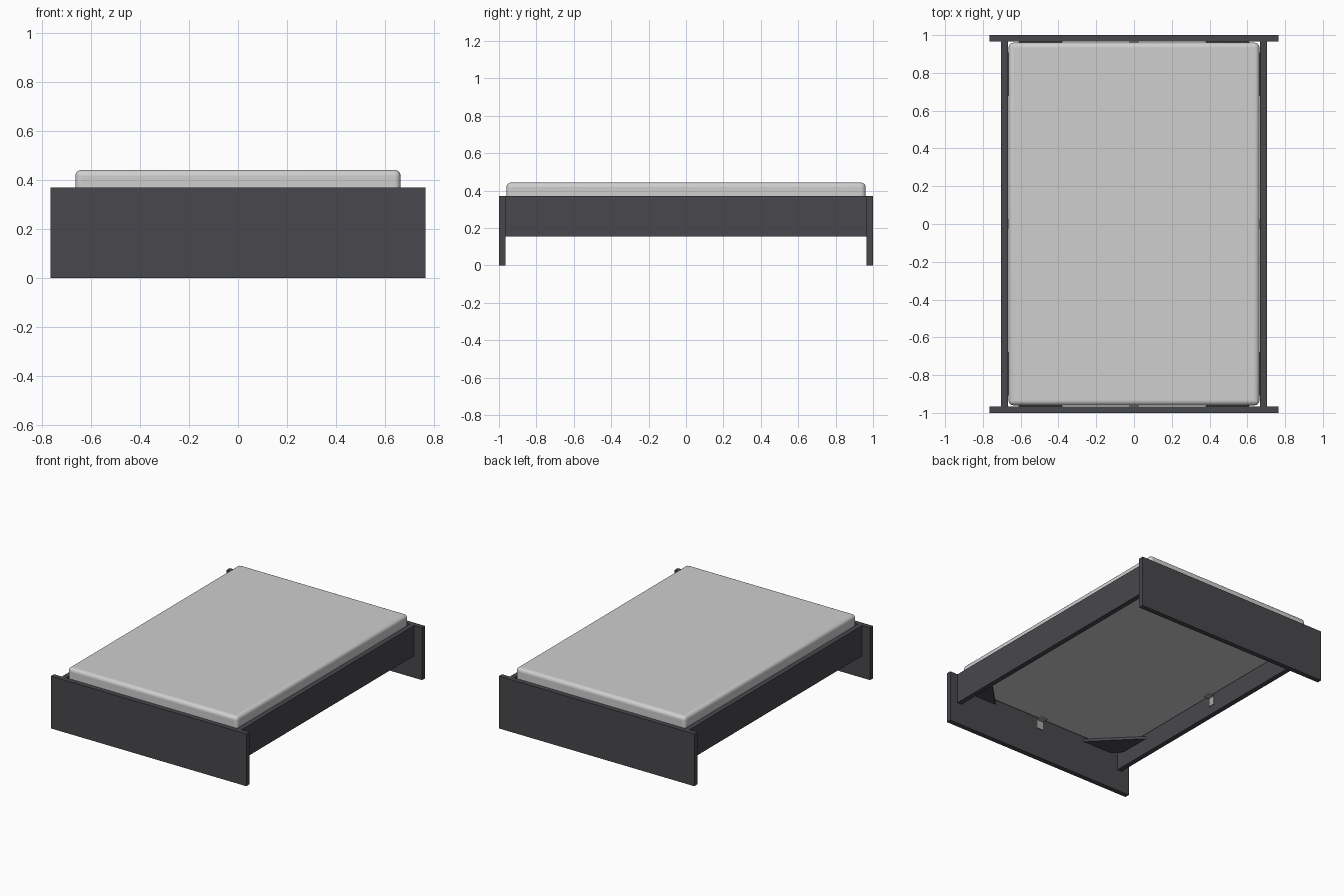
import bpy, bmesh, math
from mathutils import Vector

cube = bpy.data.objects.get("Cube")
if cube:
    bpy.data.objects.remove(cube, do_unlink=True)


def material(name, rgb):
    m = bpy.data.materials.new(name)
    m.use_nodes = True
    m.diffuse_color = (*rgb, 1)
    m.node_tree.nodes["Principled BSDF"].inputs["Base Color"].default_value = (*rgb, 1)
    return m


charcoal = material("charcoal wood", (0.064, 0.064, 0.074))
linen = material("light grey fabric", (0.62, 0.62, 0.62))
steel = material("grey steel", (0.4, 0.4, 0.4))


def finish(name, bm, mat):
    bmesh.ops.recalc_face_normals(bm, faces=bm.faces)
    mesh = bpy.data.meshes.new(name)
    bm.to_mesh(mesh)
    bm.free()
    mesh.materials.append(mat)
    obj = bpy.data.objects.new(name, mesh)
    bpy.context.collection.objects.link(obj)
    return obj


def box(name, low, high, mat):
    low, high = Vector(low), Vector(high)
    bm = bmesh.new()
    bmesh.ops.create_cube(bm, size=1)
    for v in bm.verts:
        v.co = (low + high) / 2 + v.co * (high - low)
    return finish(name, bm, mat)


def prism(name, outline, bottom, top, mat):
    bm = bmesh.new()
    face = bm.faces.new([bm.verts.new((x, y, bottom)) for x, y in outline])
    new = bmesh.ops.extrude_face_region(bm, geom=[face])["geom"]
    for v in new:
        if isinstance(v, bmesh.types.BMVert):
            v.co.z = top
    return finish(name, bm, mat)


HALF_W, HALF_L, HEIGHT = 0.765, 1.0, 0.37
BOARD = 0.035
INNER_X, INNER_Y = 0.668, HALF_L - BOARD
BASE = 0.28  # underside of the mattress

# End boards and side rails
for name, s in (("foot_board", -1), ("head_board", 1)):
    y1, y2 = sorted((s * INNER_Y, s * HALF_L))
    box(name, (-HALF_W, y1, 0), (HALF_W, y2, HEIGHT), charcoal)
for name, s in (("right_rail", -1), ("left_rail", 1)):
    x1, x2 = sorted((s * INNER_X, s * (INNER_X + BOARD)))
    box(name, (x1, -INNER_Y, 0.155), (x2, INNER_Y, HEIGHT), charcoal)

# Mattress with softly rounded edges
mattress = box("mattress", (-0.664, -0.96, BASE), (0.664, 0.96, 0.443), linen)
bevel = mattress.modifiers.new("soft edges", "BEVEL")
bevel.width = 0.025
bevel.segments = 5
mattress.select_set(True)
bpy.context.view_layer.objects.active = mattress
bpy.ops.object.shade_smooth_by_angle(angle=math.radians(35))

# Diagonal corner braces under the mattress, open at the very corner
LEG, CUT = 0.29, 0.06
for sx, side in ((-1, "right"), (1, "left")):
    for sy, end in ((-1, "front"), (1, "back")):
        outline = [(sx * (INNER_X - a), sy * (INNER_Y - b))
                   for a, b in ((CUT, 0), (LEG, 0), (0, LEG), (0, CUT))]
        prism(f"corner_brace_{end}_{side}", outline, BASE - 0.018, BASE, charcoal)

# Small angle brackets at the middle of each rail and end board
WIDE, DROP, THICK = 0.025, 0.065, 0.006
for name, d, reach in (("right", Vector((-1, 0, 0)), INNER_X),
                       ("left", Vector((1, 0, 0)), INNER_X),
                       ("front", Vector((0, -1, 0)), INNER_Y),
                       ("back", Vector((0, 1, 0)), INNER_Y)):
    across = Vector((d.y, d.x, 0)) * WIDE
    for part, depth, z in (("plate", THICK, BASE - DROP), ("flange", 0.05, BASE - THICK)):
        a, b = d * reach - across, d * (reach - depth) + across
        low = (min(a.x, b.x), min(a.y, b.y), z)
        high = (max(a.x, b.x), max(a.y, b.y), BASE)
        box(f"bracket_{part}_{name}", low, high, steel)
